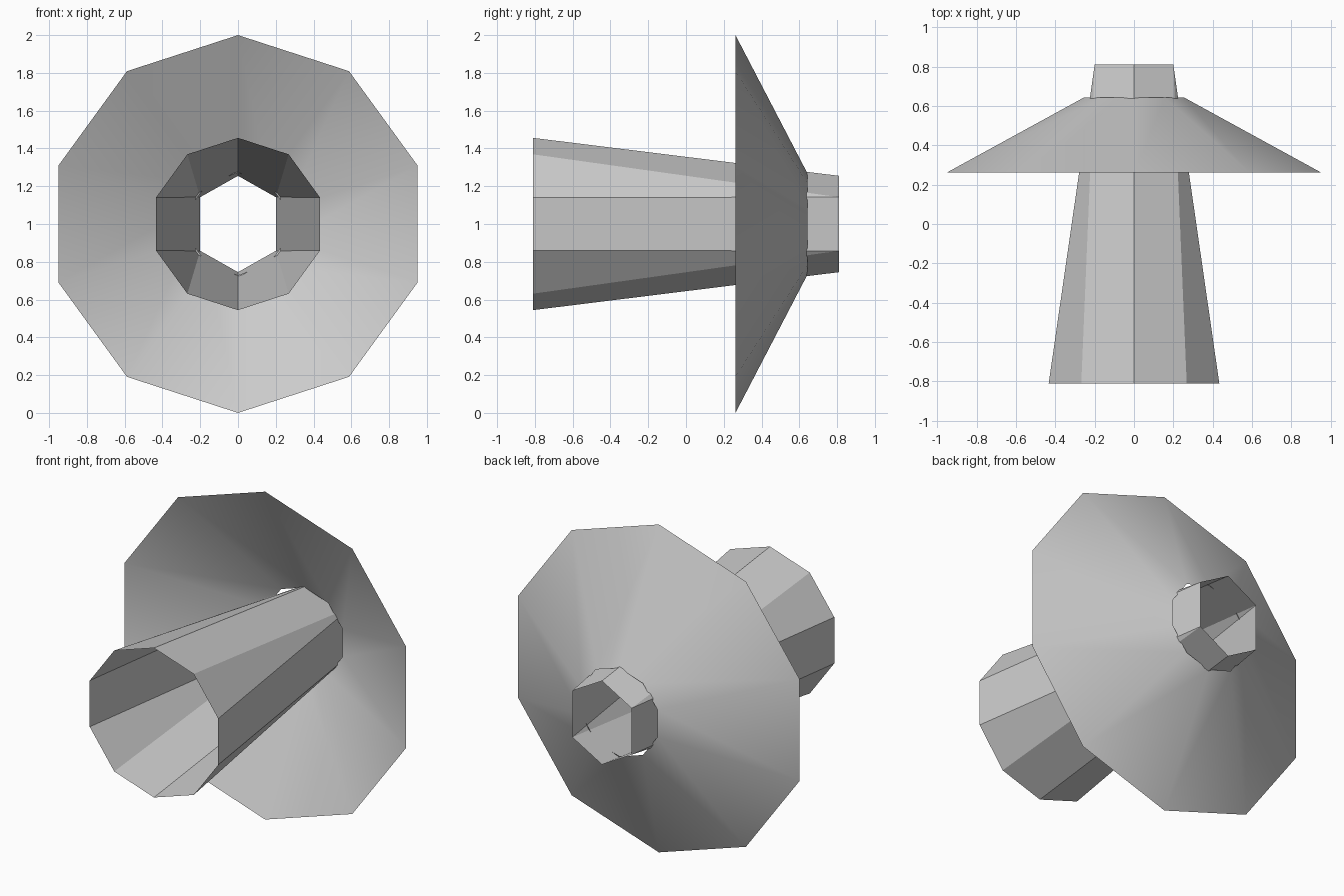
import bpy, bmesh
from math import sin, cos, pi

cube = bpy.data.objects.get("Cube")
if cube:
    bpy.data.objects.remove(cube, do_unlink=True)

CENTRE_Z = 1.0
SIDES = 10

grey = bpy.data.materials.new("light grey")
grey.use_nodes = True
colour = (0.6, 0.6, 0.6, 1)
grey.diffuse_color = colour
grey.node_tree.nodes["Principled BSDF"].inputs["Base Color"].default_value = colour


def ring(radius):
    """Ten-sided ring of (x, z) points, starting with a corner at the top."""
    return [(radius * sin(2 * pi * k / SIDES), radius * cos(2 * pi * k / SIDES))
            for k in range(SIDES)]


def loft(name, front, front_y, back, back_y, smooth):
    """Open shell between two rings; coinciding corners are merged."""
    bm = bmesh.new()
    a = [bm.verts.new((x, front_y, CENTRE_Z + z)) for x, z in front]
    b = [bm.verts.new((x, back_y, CENTRE_Z + z)) for x, z in back]
    for k in range(SIDES):
        n = (k + 1) % SIDES
        bm.faces.new((a[k], a[n], b[n], b[k]))
    bmesh.ops.remove_doubles(bm, verts=bm.verts[:], dist=0.001)
    bmesh.ops.recalc_face_normals(bm, faces=bm.faces[:])
    # normals point away from the axis
    for f in bm.faces:
        c = f.calc_center_median()
        if f.normal.x * c.x + f.normal.z * (c.z - CENTRE_Z) < 0:
            f.normal_flip()
        f.smooth = smooth
    mesh = bpy.data.meshes.new(name)
    bm.to_mesh(mesh)
    bm.free()
    mesh.materials.append(grey)
    obj = bpy.data.objects.new(name, mesh)
    bpy.context.collection.objects.link(obj)
    return obj


def pinch(x, z):
    """Gather the ten corners into the six corners of the narrow end."""
    if abs(x) < 0.01:
        return (0, 0.255 if z > 0 else -0.255)
    return (0.2 if x > 0 else -0.2, 0.142 if z > 0 else -0.142)


# Tapered open tube, ten-sided at the front and six-sided at the back
wide_end = ring(0.456)
narrow_end = [pinch(x, z) for x, z in wide_end]
loft("tube", wide_end, -0.81, narrow_end, 0.81, False)

# Open flared skirt around the tube
loft("flared_skirt", ring(1.0), 0.262, ring(0.27), 0.642, True)
